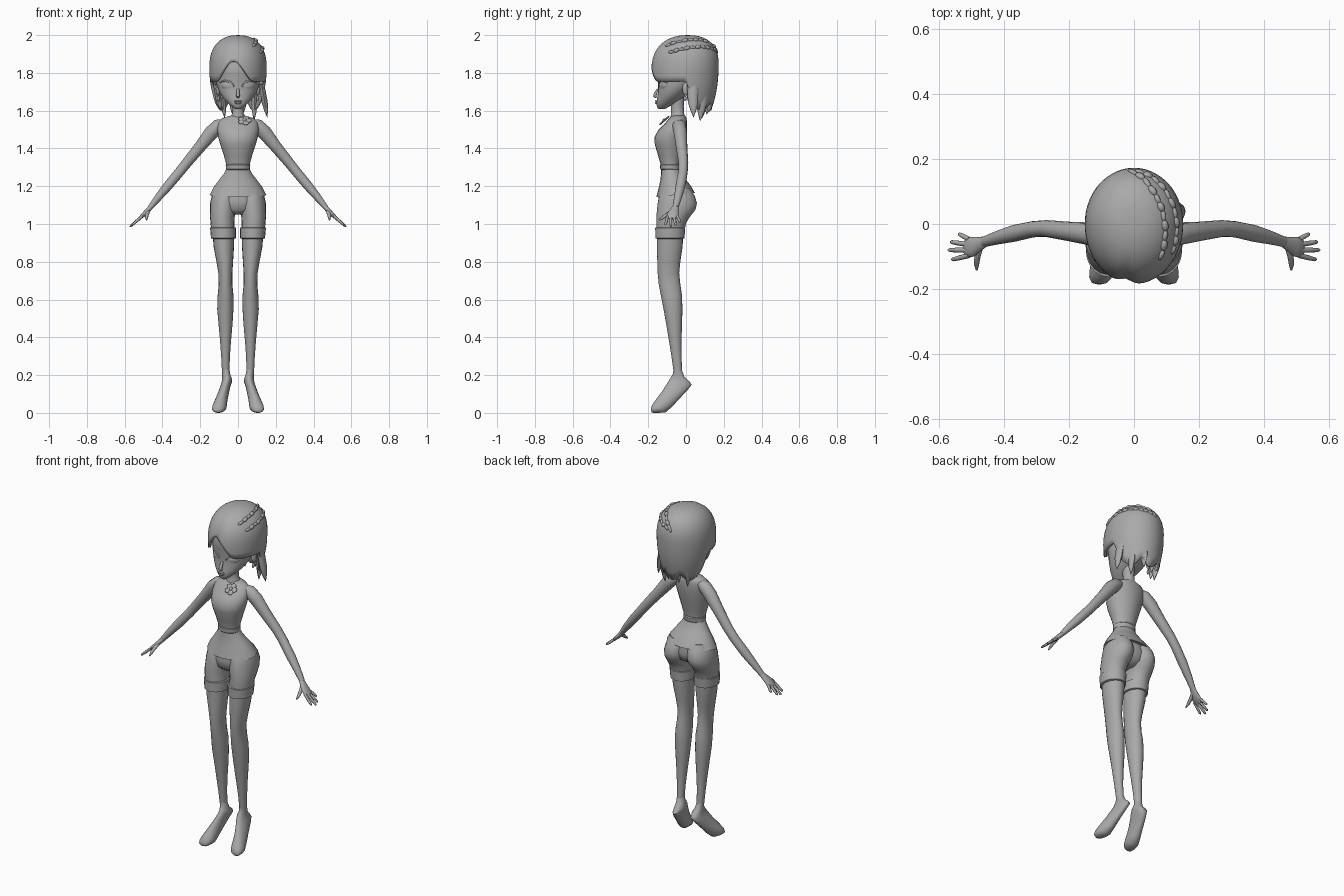
import bpy, bmesh, math
from mathutils import Vector, Matrix
from mathutils.bvhtree import BVHTree

grey = bpy.data.materials.new("plain_grey")
grey.diffuse_color = (0.4, 0.4, 0.4, 1)


def finish(name, bm, angle=45):
    bmesh.ops.recalc_face_normals(bm, faces=bm.faces)
    me = bpy.data.meshes.new(name)
    bm.to_mesh(me)
    bm.free()
    me.materials.append(grey)
    me.shade_smooth()
    me.set_sharp_from_angle(angle=math.radians(angle))
    ob = bpy.data.objects.new(name, me)
    bpy.context.collection.objects.link(ob)
    return ob


def skin(name, rings, angle=45):
    """Bridge a list of closed point rings and cap both ends."""
    bm = bmesh.new()
    vs = [[bm.verts.new(p) for p in r] for r in rings]
    n = len(vs[0])
    for a, b in zip(vs, vs[1:]):
        for i in range(n):
            bm.faces.new((a[i], a[(i + 1) % n], b[(i + 1) % n], b[i]))
    bm.faces.new(vs[0])
    bm.faces.new(vs[-1])
    return finish(name, bm, angle)


def loft(name, rows, side=1, n=20, angle=45):
    """Rows: centre x, half width, front (y, z), back (y, z)."""
    rings = []
    for x, w, fy, fz, by, bz in rows:
        c, h = Vector(((fy + by) / 2, (fz + bz) / 2)), Vector(((by - fy) / 2, (bz - fz) / 2))
        ring = []
        for i in range(n):
            t = math.tau * i / n
            p = c + h * math.cos(t)
            ring.append((side * (x + w * math.sin(t)), p.x, p.y))
        rings.append(ring)
    return skin(name, rings, angle)


def level(rows, x=0):
    """Horizontal rows: z, front y, back y, half width (and centre x)."""
    return [((r[4] if len(r) > 4 else x), r[3], r[1], r[0], r[2], r[0]) for r in rows]


def tube(name, pts, side=1, n=12):
    """Points: x, y, z, radius across, radius through."""
    P = [Vector(p[:3]) for p in pts]
    rings = []
    for i, p in enumerate(P):
        t = (P[min(i + 1, len(P) - 1)] - P[max(i - 1, 0)]).normalized()
        ref = Vector((0, 1, 0))
        u = (ref - t * ref.dot(t)).normalized()
        v = t.cross(u)
        ring = []
        for k in range(n):
            a = math.tau * k / n
            q = p + u * math.cos(a) * pts[i][3] + v * math.sin(a) * pts[i][4]
            ring.append((q.x * side, q.y, q.z))
        rings.append(ring)
    return skin(name, rings, 60)


def blob(name, loc, size, rot=(0, 0, 0), seg=12):
    bm = bmesh.new()
    bmesh.ops.create_uvsphere(bm, u_segments=seg, v_segments=seg // 2 + 2, radius=1)
    m = Matrix.Translation(loc)
    for ax, r in zip("ZYX", reversed(rot)):
        m = m @ Matrix.Rotation(r, 4, ax)
    bm.transform(m @ Matrix.Diagonal((*size, 1)))
    return finish(name, bm, 60)


# Torso, waist band and flared hem
loft("torso", level([
    (1.575, -.075, -.005, .034), (1.56, -.09, .003, .085), (1.535, -.11, .005, .108),
    (1.5, -.145, .005, .11), (1.46, -.168, 0, .105), (1.42, -.165, -.008, .094),
    (1.36, -.147, -.02, .074), (1.31, -.133, -.032, .061), (1.27, -.13, -.033, .06)]))
loft("waist_band", level([(1.318, -.134, -.03, .06), (1.313, -.138, -.027, .065),
                          (1.29, -.136, -.028, .064), (1.285, -.131, -.031, .06)]), angle=30)
loft("flared_hem", [(0, w, f, z, b, z + d) for z, f, b, w, d in [
    (1.295, -.131, -.032, .06, 0), (1.265, -.132, -.022, .075, .003), (1.23, -.136, -.002, .1, .007),
    (1.19, -.145, .024, .128, .014), (1.143, -.157, .047, .15, .022), (1.15, -.14, .03, .134, .022)]], angle=40)
loft("hips", level([(1.19, -.138, .015, .12), (1.12, -.148, .035, .125),
                    (1.075, -.142, .02, .1), (1.05, -.11, -.02, .05)]))
# Neck and head
loft("neck", level([(1.67, -.09, -.01, .034), (1.62, -.08, -.012, .028), (1.585, -.078, -.01, .03),
                    (1.56, -.085, -.002, .045)]))
loft("head", level([
    (1.608, -.143, -.112, .012), (1.618, -.153, -.095, .028), (1.637, -.157, -.06, .05),
    (1.665, -.153, -.02, .077), (1.7, -.148, .02, .1), (1.74, -.147, .06, .114),
    (1.79, -.158, .09, .118), (1.85, -.16, .1, .115), (1.91, -.13, .08, .09), (1.95, -.07, .04, .04)]), n=28)
tube("nose", [(0, -.148, 1.715, .006, .007), (0, -.162, 1.69, .008, .009), (0, -.166, 1.677, .009, .01),
              (0, -.156, 1.67, .005, .007)])
blob("upper_lip", (0, -.157, 1.65, ), (.022, .007, .005))
blob("lower_lip", (0, -.156, 1.641), (.018, .008, .006))

for s, tag in ((1, "right"), (-1, "left")):
    # Face details
    blob(f"{tag}_eye", (s * .058, -.122, 1.733), (.036, .012, .024), (0, s * -.15, s * .5))
    tube(f"{tag}_eyelash", [(.02, -.146, 1.728, .003, .003), (.04, -.142, 1.752, .005, .005),
         (.07, -.127, 1.76, .005, .005), (.097, -.1, 1.748, .002, .002)], s, 8)
    blob(f"{tag}_ear", (s * .106, .0, 1.715), (.012, .02, .035))
    blob(f"{tag}_earring", (s * .104, -.005, 1.665), (.008, .008, .014))
    # Shorts leg and turned-up cuff
    loft(f"{tag}_shorts_leg", level([
        (1.19, -.125, .02, .055, .068), (1.15, -.142, .046, .068, .071), (1.11, -.15, .058, .073, .075),
        (1.075, -.154, .05, .071, .078), (1.04, -.156, .022, .066, .083), (1.005, -.156, .0, .063, .082),
        (.95, -.155, -.01, .062, .08)]), s)
    loft(f"{tag}_cuff", level([(.982, -.155, -.01, .06, .08), (.98, -.163, -.004, .069, .079),
                               (.925, -.162, -.008, .066, .077), (.921, -.152, -.018, .056, .077)]), s, angle=35)
    # Leg down to the ankle
    loft(f"{tag}_leg", level([
        (.95, -.154, -.014, .058, .077), (.88, -.154, -.018, .054, .075), (.8, -.152, -.03, .044, .07),
        (.74, -.15, -.036, .037, .067), (.68, -.144, -.03, .036, .066), (.62, -.133, -.021, .042, .066),
        (.55, -.119, -.019, .043, .067), (.47, -.105, -.021, .037, .066), (.38, -.09, -.024, .029, .066),
        (.3, -.077, -.024, .023, .066), (.22, -.066, -.02, .02, .065)]), s)
    # Tiptoe foot
    loft(f"{tag}_foot", [
        (.065, .02, -.067, .235, -.021, .225), (.062, .022, -.068, .21, -.008, .19),
        (.058, .026, -.078, .192, .018, .167), (.06, .027, -.09, .172, .03, .15),
        (.068, .027, -.105, .148, .012, .125), (.08, .03, -.127, .113, -.032, .078),
        (.091, .034, -.15, .083, -.073, .033), (.098, .038, -.167, .06, -.108, .003),
        (.103, .035, -.179, .042, -.145, 0), (.106, .025, -.185, .026, -.172, 0),
        (.107, .012, -.186, .015, -.182, .003)], s)
    # Arm, palm and digits
    tube(f"{tag}_arm", [
        (.07, -.042, 1.535, .03, .022), (.1, -.036, 1.522, .036, .036), (.14, -.03, 1.485, .035, .038),
        (.2, -.023, 1.41, .03, .031), (.27, -.014, 1.325, .026, .027), (.31, -.016, 1.275, .025, .026),
        (.37, -.029, 1.203, .026, .025), (.42, -.042, 1.143, .021, .02), (.462, -.055, 1.09, .016, .014)], s, 16)
    tube(f"{tag}_palm", [
        (.455, -.053, 1.097, .015, .013), (.475, -.061, 1.075, .022, .013), (.497, -.07, 1.052, .031, .012),
        (.515, -.073, 1.035, .03, .009), (.522, -.073, 1.028, .022, .005)], s)
    for i, (y, tip) in enumerate([(-.047, (.541, -.03, 1.01)), (-.064, (.566, -.055, .992)),
                                  (-.081, (.573, -.08, .985)), (-.097, (.562, -.11, .993))]):
        a, b = Vector((.508, y, 1.041)), Vector(tip)
        m = a.lerp(b, .6)
        tube(f"{tag}_finger_{i + 1}", [(*a, .008, .008), (*m, .0075, .0075), (*a.lerp(b, .92), .006, .006),
                                       (*b, .002, .002)], s, 8)
    tube(f"{tag}_thumb", [(.472, -.066, 1.075, .009, .01), (.482, -.1, 1.05, .01, .01),
                          (.485, -.125, 1.032, .008, .008), (.484, -.142, 1.02, .003, .003)], s, 8)


# Bobbed hair: dome swept from a front parting, long and jagged behind
def smooth(t):
    t = max(0, min(1, t))
    return t * t * (3 - 2 * t)


def hair_point(a, z):
    u = max(0, (z - 1.82) / .18)
    s = max(0, 1 - u ** 2.5) ** .435
    d = max(0, 1.82 - z)
    part = 1 - .05 * math.exp(-((a + .17) / .13) ** 2) * (1 - u ** 3)
    w = .152 - .75 * d * d - .02 * d
    back = .172 - .8 * d * d
    depth = .185 if math.cos(a) > 0 else back
    return Vector((w * s * math.sin(a), .012 * u - depth * s * math.cos(a) * part, z))


N, M = 72, 16
bm = bmesh.new()
grid = []
for i in range(N):
    a = -math.pi + math.tau * i / N
    f = abs(a + .17) if abs(a) < 1 else abs(a)
    zb = 1.862 - .108 * smooth(f / .8)
    zb -= smooth((abs(a) - 1.55) / .3) * (.11 + .045 * abs(math.sin(a * 3.5)))
    grid.append([bm.verts.new(hair_point(a, zb + (1.999 - zb) * (1 - (1 - j / M) ** 2))) for j in range(M)])
top = bm.verts.new((0, .012, 2))
for a, b in zip(grid, grid[1:] + grid[:1]):
    for j in range(M - 1):
        bm.faces.new((a[j], b[j], b[j + 1], a[j + 1]))
    bm.faces.new((a[-1], b[-1], top))
bm.normal_update()
tree = BVHTree.FromBMesh(bm)
hair = finish("hair", bm, 60)
mod = hair.modifiers.new("thickness", "SOLIDIFY")
mod.thickness = .014
mod.offset = -1

# Pointed hair locks
for i, (x, y, tx, ty, tz) in enumerate([
        (.125, .035, .155, .04, 1.565), (-.12, .035, -.09, .03, 1.6), (.09, .09, .085, .075, 1.545),
        (-.09, .095, -.07, .085, 1.56), (.035, .125, .03, .12, 1.59), (-.035, .125, -.03, .11, 1.58)]):
    p, q = Vector((x, y, 1.74)), Vector((tx, ty, tz))
    m = p.lerp(q, .55)
    tube(f"hair_lock_{i + 1}", [(*p, .03, .014), (*m, .027, .016), (*p.lerp(q, .8), .015, .01),
                                (*q, .001, .001)], 1, 8)

# Two beaded braids lying over the hair
for k, path in enumerate([
        [(-.015, .165), (.03, .14), (.066, .09), (.088, .04), (.097, -.02), (.09, -.08), (.068, -.135)],
        [(.005, .163), (.055, .145), (.095, .105), (.122, .05), (.132, -.01), (.125, -.065), (.106, -.115)]]):
    pts = []
    for p, q in zip(path, path[1:]):
        for t in (0, .5):
            x, y = p[0] + (q[0] - p[0]) * t, p[1] + (q[1] - p[1]) * t
            hit = tree.ray_cast(Vector((x, y, 3)), Vector((0, 0, -1)))[0]
            if hit:
                pts.append(hit)
    for i, (p, q) in enumerate(zip(pts, pts[1:])):
        d, r = q - p, .0115 if i % 2 else .009
        bm = bmesh.new()
        bmesh.ops.create_uvsphere(bm, u_segments=8, v_segments=6, radius=1)
        bm.transform(Matrix.Translation((p + q) / 2) @ d.to_track_quat('Z', 'Y').to_matrix().to_4x4()
                     @ Matrix.Diagonal((r, r, d.length * .6, 1)))
        finish(f"braid_{k + 1}_bead_{i + 1}", bm, 60)

# Flower brooch at the collar
tilt = Matrix.Translation((.035, -.115, 1.548)) @ Matrix.Rotation(math.radians(42), 4, 'X')
for i in range(5):
    a = math.tau * i / 5
    c = tilt @ Vector((.02 * math.cos(a), .02 * math.sin(a), 0))
    blob(f"brooch_petal_{i + 1}", c, (.017, .017, .005), (math.radians(42), 0, 0), 10)
blob("brooch_centre", tilt @ Vector((0, 0, .003)), (.01, .01, .007), (math.radians(42), 0, 0), 10)
